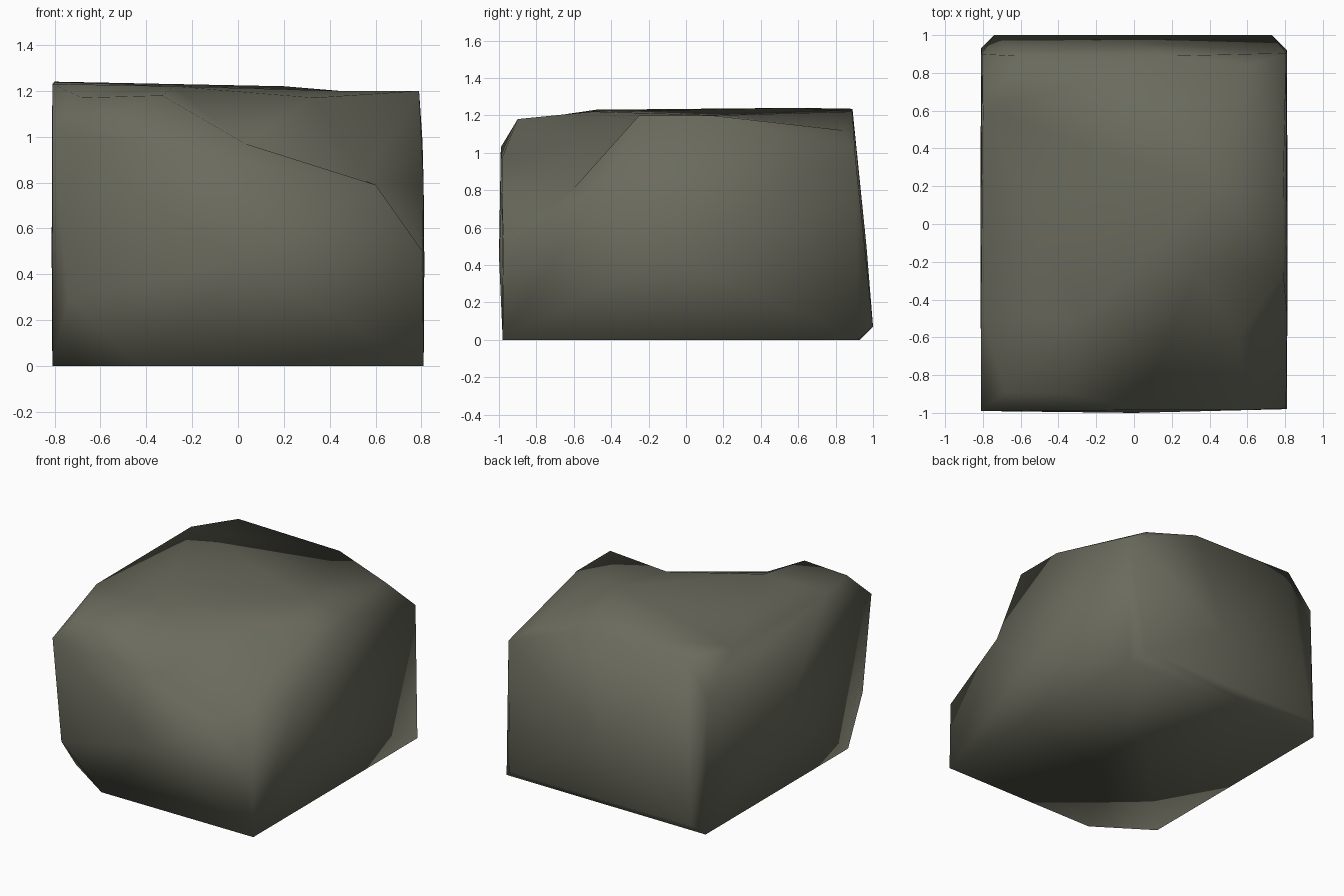
import bpy, bmesh

if "Cube" in bpy.data.objects:
    bpy.data.objects.remove(bpy.data.objects["Cube"])

# Upper surface: key points of the crown, including the notch at the front right
crown = [
    (.20, .89, 1.22), (-.62, .89, 1.235), (-.80, .60, 1.24), (-.81, -.48, 1.23),
    (-.81, -.99, 1.03), (-.68, -.89, 1.17), (-.33, -.90, 1.18), (.03, -.985, .97),
    (.60, -.985, .79), (.805, -.975, .50), (.81, -.48, .79), (.79, -.25, 1.2),
    (.79, .13, 1.2), (.44, .18, 1.2), (-.28, -.50, 1.22), (.33, -.25, 1.17),
    (.55, -.60, .81),
]
# Walls and underside: corners, wall bulges, and the cut front left foot
body = [
    (.81, -.98, 0), (.81, .92, 0), (-.81, .93, 0), (-.81, -.72, 0), (-.42, -.98, 0),
    (-.74, -.988, .29), (.73, 1, .07), (-.74, 1, .07),
    (.805, .905, .98), (.60, .84, 1.12), (-.805, .90, 1.0),
    (.813, -.1, .45), (-.813, 0, .5), (0, -1, .45), (0, .965, .5),
]

bm = bmesh.new()
# Skin the crown as a dome first, so every point gets used, then settle the heights
settle = []
for x, y, z in crown:
    settle.append((bm.verts.new((x, y, 1.3 - .15 * (x * x + y * y))), z))
for p in body:
    bm.verts.new(p)
hull = bmesh.ops.convex_hull(bm, input=list(bm.verts), use_existing_faces=False)
for v, z in settle:
    if v.is_valid:
        v.co.z = z
loose = [v for v in bm.verts if not v.link_faces]
bmesh.ops.delete(bm, geom=loose, context='VERTS')
bmesh.ops.recalc_face_normals(bm, faces=list(bm.faces))
for f in bm.faces:
    f.smooth = True

mesh = bpy.data.meshes.new("boulder")
bm.to_mesh(mesh)
bm.free()
rock = bpy.data.objects.new("boulder", mesh)
bpy.context.collection.objects.link(rock)

stone = bpy.data.materials.new("olive grey stone")
stone.diffuse_color = (.145, .146, .11, 1)
stone.use_nodes = True
stone.node_tree.nodes["Principled BSDF"].inputs["Base Color"].default_value = stone.diffuse_color
mesh.materials.append(stone)
